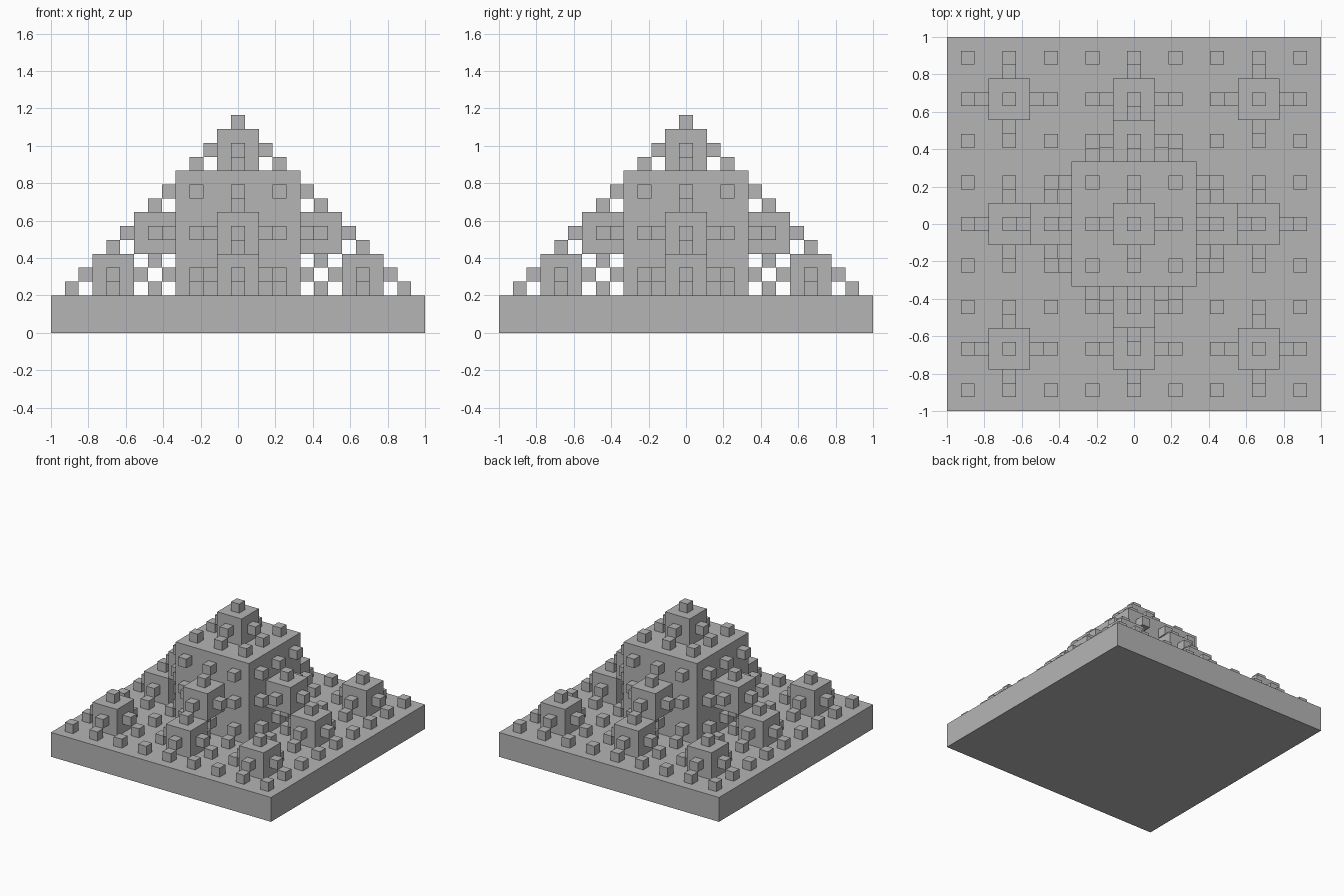
import bpy
import bmesh
from mathutils import Vector

old = bpy.data.objects.get("Cube")
if old:
    bpy.data.objects.remove(old, do_unlink=True)

# Single stone grey
grey = bpy.data.materials.new("stone grey")
grey.use_nodes = True
colour = (0.46, 0.46, 0.46, 1)
grey.diffuse_color = colour
grey.node_tree.nodes["Principled BSDF"].inputs["Base Color"].default_value = colour

BASE_HEIGHT = 0.2
NAMES = ["large_block", "medium_blocks", "small_blocks"]
meshes = [bmesh.new() for name in NAMES]


def finish(bm, name):
    """Turn a bmesh into a named grey object."""
    bmesh.ops.recalc_face_normals(bm, faces=bm.faces)
    mesh = bpy.data.meshes.new(name)
    bm.to_mesh(mesh)
    bm.free()
    mesh.materials.append(grey)
    bpy.context.collection.objects.link(bpy.data.objects.new(name, mesh))


def add_quad(bm, centre, u, v):
    """Add a square with half-edge vectors u and v, facing u x v."""
    corners = (centre - u - v, centre + u - v, centre + u + v, centre - u + v)
    bm.faces.new([bm.verts.new(c) for c in corners])


def grow(centre, u, v, level):
    """Raise a cube on the middle ninth of a square, then repeat on every
    exposed smaller square: the eight around it and the cube's five faces."""
    if level == len(NAMES):
        return
    u, v = u / 3, v / 3
    n = u.cross(v).normalized() * u.length
    for i in (-1, 0, 1):
        for j in (-1, 0, 1):
            if i or j:
                grow(centre + 2 * (i * u + j * v), u, v, level + 1)
    middle = centre + n
    for a, b, c in ((n, u, v), (u, v, n), (v, n, u), (-u, n, v), (-v, u, n)):
        add_quad(meshes[level], middle + a, b, c)
        grow(middle + a, b, c, level + 1)


# Base slab
slab = bmesh.new()
bmesh.ops.create_cube(slab, size=1)
bmesh.ops.scale(slab, vec=(2, 2, BASE_HEIGHT), verts=slab.verts)
bmesh.ops.translate(slab, vec=(0, 0, BASE_HEIGHT / 2), verts=slab.verts)
finish(slab, "base_slab")

# Three generations of blocks growing from the top of the slab
grow(Vector((0, 0, BASE_HEIGHT)), Vector((1, 0, 0)), Vector((0, 1, 0)), 0)
for bm, name in zip(meshes, NAMES):
    bmesh.ops.remove_doubles(bm, verts=bm.verts, dist=0.0001)
    finish(bm, name)
